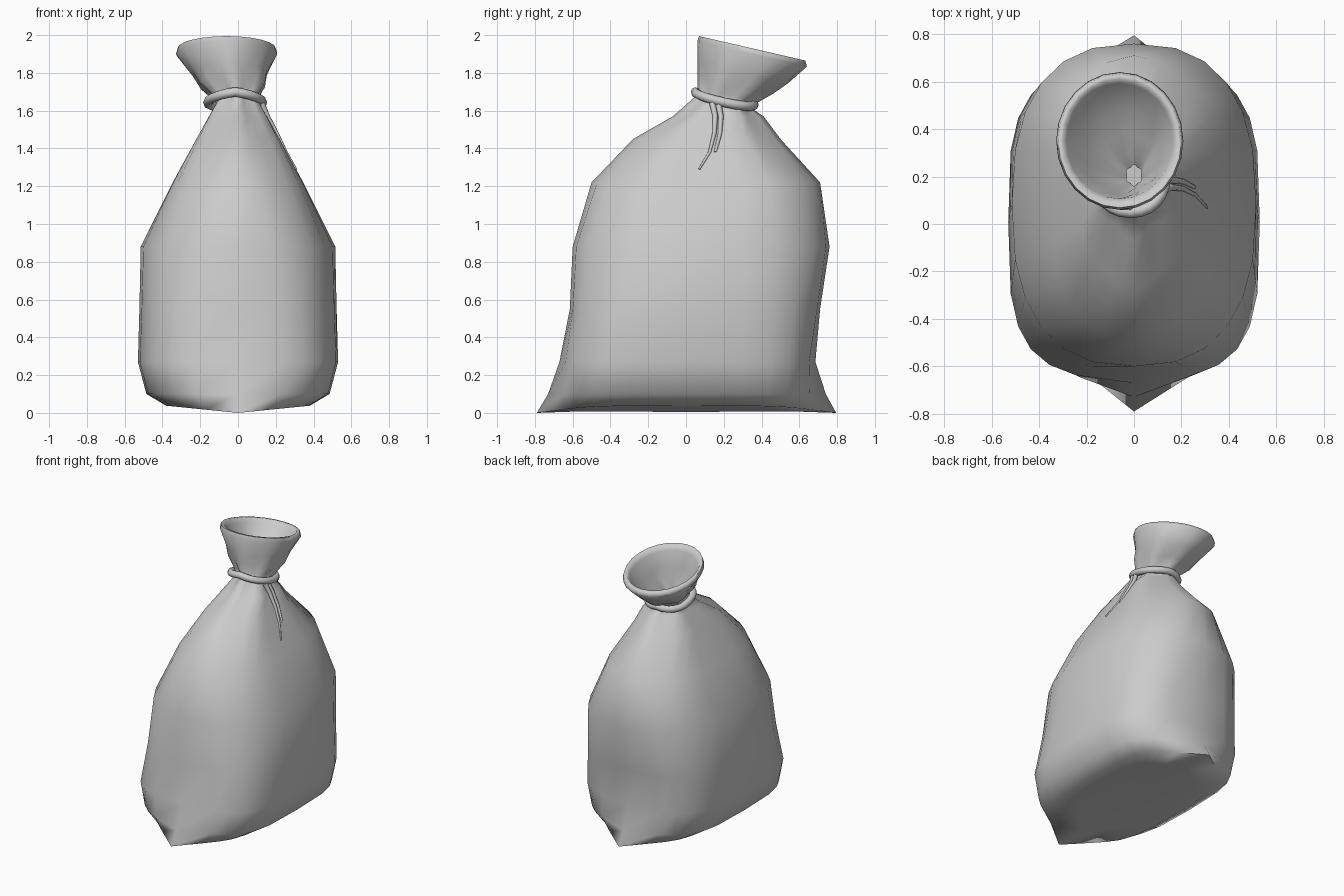
import bpy, bmesh, math
from mathutils import Vector

if "Cube" in bpy.data.objects:
    bpy.data.objects.remove(bpy.data.objects["Cube"])

cloth = bpy.data.materials.new("plain grey cloth")
cloth.use_nodes = True
GREY = (0.6, 0.6, 0.6, 1)
cloth.diffuse_color = GREY
cloth.node_tree.nodes["Principled BSDF"].inputs["Base Color"].default_value = GREY

SEG = 24


def spow(v, e):
    return math.copysign(abs(v) ** e, v)


def ring_points(z, rx, yf, yb, power=2, pleat=0, cx=0, tilt=0, ear=0, sag=0):
    """Rounded-square cross-section; ear pulls the front and back seams outwards."""
    cy, ry = (yf + yb) / 2, (yb - yf) / 2
    pts = []
    for i in range(SEG):
        a = math.tau * i / SEG
        fold = 1 - pleat * (0.5 - 0.5 * math.cos(6 * a))
        x = rx * spow(math.sin(a), 2 / power) * fold
        y = -ry * spow(math.cos(a), 2 / power) * fold
        step = min(i % 12, 12 - i % 12)
        y += math.copysign(ear * {0: 1, 1: 0.2}.get(step, 0), y)
        pts.append(Vector((cx + x, cy + y, z + tilt * y + sag * abs(x))))
    return pts


def finish(bm, name, angle):
    bmesh.ops.recalc_face_normals(bm, faces=bm.faces)
    mesh = bpy.data.meshes.new(name)
    bm.to_mesh(mesh)
    bm.free()
    ob = bpy.data.objects.new(name, mesh)
    bpy.context.collection.objects.link(ob)
    mesh.materials.append(cloth)
    bpy.ops.object.select_all(action="DESELECT")
    ob.select_set(True)
    bpy.context.view_layer.objects.active = ob
    bpy.ops.object.shade_smooth_by_angle(angle=math.radians(angle))


def bridge(bm, a, b):
    n = len(a)
    for i in range(n):
        bm.faces.new((a[i], a[(i + 1) % n], b[(i + 1) % n], b[i]))


def shrink(ring, factor):
    centre = sum(ring, Vector()) / len(ring)
    return [centre.lerp(p, factor) for p in ring]


# Base corners with pulled-out seam ends
base = [
    ring_points(0, 0.38, -0.635, 0.64, 3.4, ear=0.155, sag=0.1),
    ring_points(0.1, 0.485, -0.64, 0.65, 3.6, ear=0.09),
    ring_points(0.27, 0.53, -0.645, 0.66, 3.5, ear=0.025),
]
# Filled body: height, half width, front, back, squareness, pleat depth
body = [ring_points(*row) for row in (
    (0.55, 0.522, -0.615, 0.71, 2.9),
    (0.88, 0.515, -0.6, 0.76, 2.5),
    (1.22, 0.36, -0.5, 0.71, 2.4, 0.04),
    (1.45, 0.24, -0.28, 0.5, 2.1, 0.1),
    (1.57, 0.175, -0.07, 0.41, 2, 0.18),
)]
# Gathered neck and flared mouth, leaning back
mouth = [ring_points(*row, cx=-0.06 * i / 4, tilt=-0.23) for i, row in enumerate((
    (1.64, 0.12, 0.05, 0.36, 2, 0.2),
    (1.68, 0.14, 0.06, 0.38, 2, 0.2),
    (1.735, 0.19, 0.06, 0.46, 2, 0.12),
    (1.8, 0.21, 0.06, 0.54, 2, 0.06),
    (1.9, 0.268, 0.06, 0.64),
))]
# Rolled rim and lining narrowing to a small throat
up = Vector((0, 0, 0.03))
rim = [[p + up for p in shrink(mouth[-1], f)] for f in (0.97, 0.9)]
lining = [shrink(r, f) for r, f in zip(reversed(mouth), (0.84, 0.78, 0.66, 0.5, 0.3))]

bm = bmesh.new()
loops = [[bm.verts.new(p) for p in ring] for ring in base + body + mouth + rim + lining]
for lower, upper in zip(loops, loops[1:]):
    bridge(bm, lower, upper)
# Underside, creased slightly along its middle seam
inner = [bm.verts.new(p) for p in shrink(base[0], 0.7)]
bridge(bm, inner, loops[0])
centre = bm.verts.new((0, 0, 0.005))
for i in range(SEG):
    bm.faces.new((centre, inner[i], inner[(i + 1) % SEG]))
finish(bm, "sack", 75)


# Cord: tube swept along a path, closed for the tie and tapered for the tails
def tube(name, path, radii, closed=False, sides=8):
    bm = bmesh.new()
    n = len(path)
    tubes = []
    for i, p in enumerate(path):
        before = path[i - 1] if closed or i else p
        after = path[(i + 1) % n] if closed or i < n - 1 else p
        t = (after - before).normalized()
        ref = Vector((0, 0, 1)) if closed else Vector((0, 1, 0))
        u = t.cross(ref).normalized()
        w = u.cross(t)
        tubes.append([bm.verts.new(p + radii[i] * (u * math.cos(k * math.tau / sides)
                      + w * math.sin(k * math.tau / sides))) for k in range(sides)])
    for i in range(n if closed else n - 1):
        bridge(bm, tubes[i], tubes[(i + 1) % n])
    if not closed:
        bm.faces.new(tubes[0])
        bm.faces.new(tubes[-1])
    finish(bm, name, 60)


tie = ring_points(1.665, 0.145, 0.05, 0.36, 2.2, cx=-0.015, tilt=-0.22, sag=-0.15)
tube("neck_cord", tie, [0.025] * SEG, closed=True)

tail = [Vector(p) for p in ((0.125, 0.14, 1.64), (0.155, 0.155, 1.57), (0.205, 0.15, 1.48),
                            (0.255, 0.125, 1.38), (0.308, 0.07, 1.29))]
taper = [0.017 - 0.003 * i for i in range(len(tail))]
tube("front_cord_tail", tail, taper)
tube("back_cord_tail", [p + Vector((0, 0.03, 0)) for p in tail[:-1]], taper)
